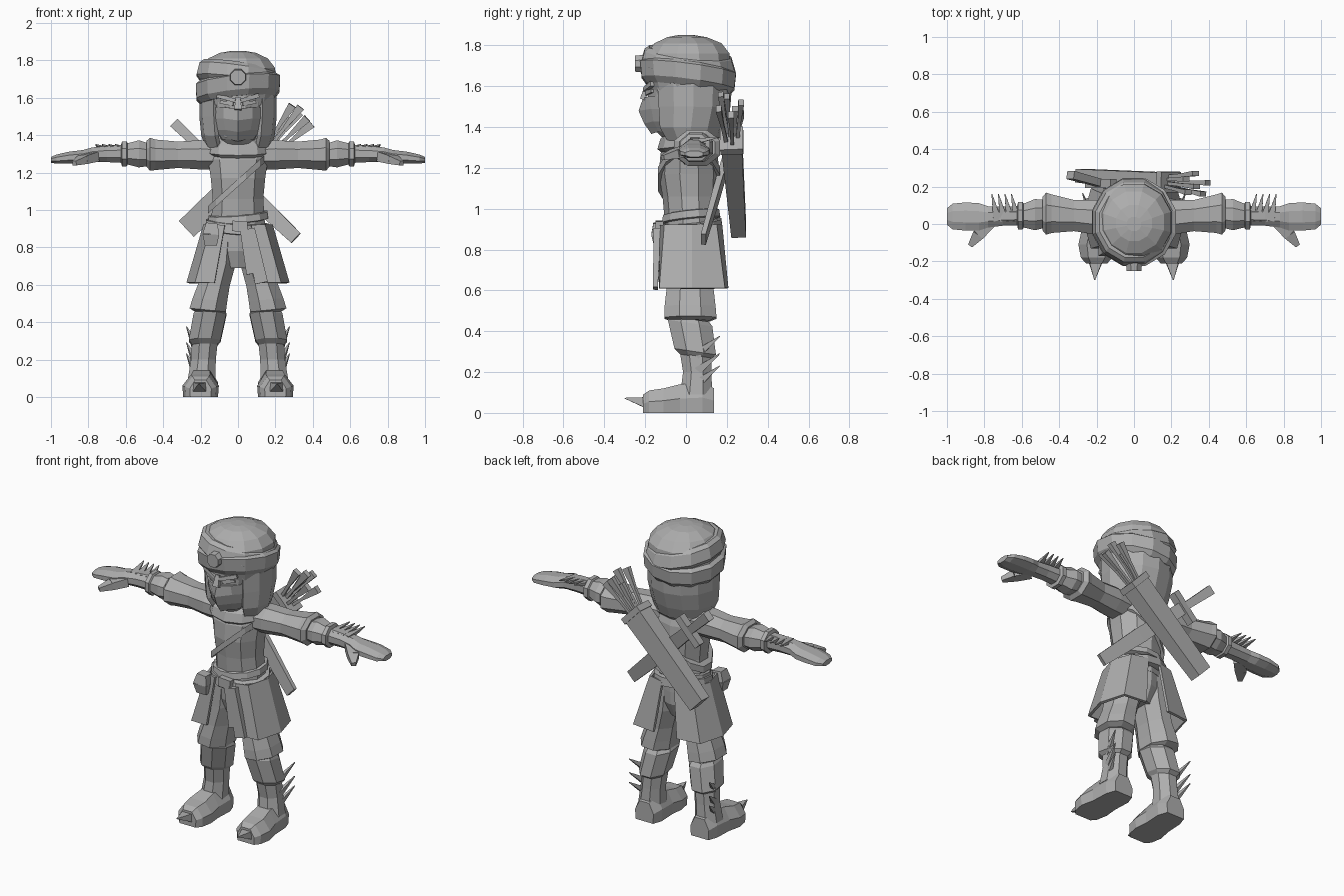
import bpy, bmesh, math
from mathutils import Vector

grey = bpy.data.materials.new("plain_grey")
grey.diffuse_color = (0.42, 0.42, 0.42, 1)


def finish(name, bm, mirror=False, thick=0):
    """Turn a bmesh into an object, optionally doubled across x = 0."""
    if mirror:
        dup = bmesh.ops.duplicate(bm, geom=bm.verts[:] + bm.edges[:] + bm.faces[:])
        for g in dup["geom"]:
            if isinstance(g, bmesh.types.BMVert):
                g.co.x *= -1
    bmesh.ops.recalc_face_normals(bm, faces=bm.faces[:])
    me = bpy.data.meshes.new(name)
    bm.to_mesh(me)
    bm.free()
    me.materials.append(grey)
    ob = bpy.data.objects.new(name, me)
    bpy.context.collection.objects.link(ob)
    if thick:
        mod = ob.modifiers.new("thickness", "SOLIDIFY")
        mod.thickness = thick
        mod.offset = 0
    return ob


def skin(bm, rings, closed=True):
    """Bridge rows of points; closed rows get end caps."""
    rows = [[bm.verts.new(p) for p in r] for r in rings]
    n = len(rows[0])
    for a, b in zip(rows, rows[1:]):
        for i in range(n if closed else n - 1):
            j = (i + 1) % n
            bm.faces.new((a[i], a[j], b[j], b[i]))
    if closed:
        bm.faces.new(rows[0])
        bm.faces.new(rows[-1])


def column(name, rings, n=10, tx=0, ty=0, mirror=False):
    """Upright loft; ring = (z, cx, cy, rx, ry); tx, ty tilt the rings."""
    out = []
    for z, cx, cy, rx, ry in rings:
        row = []
        for i in range(n):
            a = 2 * math.pi * (i + 0.5) / n
            x, y = rx * math.cos(a), ry * math.sin(a)
            row.append((cx + x, cy + y, z + tx * x + ty * y))
        out.append(row)
    bm = bmesh.new()
    skin(bm, out)
    return finish(name, bm, mirror)


def sideways(name, rings, n=8):
    """Mirrored loft along x; ring = (x, cy, cz, ry, rz)."""
    out = []
    for x, cy, cz, ry, rz in rings:
        angs = [2 * math.pi * (i + 0.5) / n for i in range(n)]
        out.append([(x, cy + ry * math.cos(a) * 1.06, cz + rz * math.sin(a) * 1.06) for a in angs])
    bm = bmesh.new()
    skin(bm, out)
    return finish(name, bm, True)


def bar(bm, p, q, w0, t0, w1, t1, n=4, side=(0, 1, 0)):
    """Tapered bar from p to q, widths w across and thickness t along side."""
    p, q = Vector(p), Vector(q)
    d = (q - p).normalized()
    t = Vector(side)
    t = (t - d * t.dot(d)).normalized()
    w = d.cross(t)
    k = math.sqrt(2) if n == 4 else 1
    angs = [2 * math.pi * (i + 0.5) / n for i in range(n)]
    skin(bm, [[c + w * (a * k * math.cos(g)) + t * (b * k * math.sin(g)) for g in angs]
              for c, a, b in ((p, w0, t0), (q, w1, t1))])


def bars(name, specs, mirror=False, **kw):
    bm = bmesh.new()
    for s in specs:
        bar(bm, *s, **kw)
    return finish(name, bm, mirror)


# Head with veil and hood
column("head", [(1.35, 0, -.02, .08, .1), (1.39, 0, -.03, .1, .135), (1.47, 0, -.03, .135, .16),
                (1.62, 0, -.03, .16, .165)], 12)
bm = bmesh.new()
veil = [(1.55, .135, -.18, -.205), (1.49, .135, -.165, -.226), (1.43, .115, -.155, -.2), (1.38, .08, -.13, -.165)]
skin(bm, [[(-w, -.1, z), (-w * .55, y, z), (0, r, z - .01), (w * .55, y, z), (w, -.1, z)]
          for z, w, y, r in veil], closed=False)
finish("face_veil", bm, thick=.012)
bm = bmesh.new()
angs = [math.radians(-52 + 284 * i / 10) for i in range(11)]
skin(bm, [[(rx * math.cos(a), cy + ry * math.sin(a), z) for a in angs] for z, cy, rx, ry in
          ((1.63, .02, .195, .195), (1.5, .02, .195, .185), (1.4, .01, .185, .165), (1.33, .02, .16, .125))],
     closed=False)
finish("hood", bm, thick=.025)
bars("eyes", [((.025, -.192, 1.567), (.095, -.165, 1.577), .012, .006, .008, .006)], True)
bars("brows", [((.012, -.198, 1.583), (.11, -.165, 1.612), .01, .012, .012, .01)], True)
bars("nose_bridge", [((0, -.19, 1.6), (0, -.212, 1.535), .012, .012, .02, .014)])

# Turban
column("turban_dome", [(1.56, 0, .01, .19, .19), (1.65, 0, .01, .215, .22), (1.76, 0, .01, .205, .21),
                       (1.81, 0, .01, .165, .17), (1.84, 0, .005, .1, .1), (1.85, 0, 0, .04, .04)], 12)
column("turban_lower_wrap", [(1.585, 0, .01, .205, .21), (1.615, 0, .01, .23, .235), (1.69, 0, .01, .233, .243),
                             (1.71, 0, .01, .205, .21)], 12, .1, -.13)
column("turban_upper_wrap", [(1.665, 0, .01, .21, .22), (1.69, 0, .01, .229, .24), (1.755, 0, .01, .213, .22),
                             (1.775, 0, .01, .19, .195)], 12, -.14, -.1)
bars("turban_jewel", [((0, -.2, 1.71), (0, -.25, 1.71), .048, .048, .042, .042)], n=8, side=(0, 0, 1))

# Torso, collar and strap
column("torso", [(.86, 0, .025, .155, .13), (.95, 0, .025, .15, .13), (1.06, 0, .02, .142, .135),
                 (1.17, 0, .015, .153, .148), (1.27, 0, .015, .168, .14), (1.34, 0, .02, .16, .11),
                 (1.41, 0, .02, .09, .09)])
column("collar", [(1.29, 0, .01, .15, .13), (1.31, 0, .01, .18, .15), (1.36, 0, .015, .17, .14),
                  (1.39, 0, .02, .12, .11)], 10, 0, .12)
column("chest_strap", [(1.125, 0, .015, .155, .145), (1.125, 0, .015, .165, .158),
                       (1.165, 0, .015, .165, .158), (1.165, 0, .015, .155, .145)], 12, .9)

# Belt, pouch and hanging cloth
column("upper_belt", [(.94, 0, .025, .15, .13), (.945, 0, .025, .168, .148), (.98, 0, .025, .162, .142),
                      (.985, 0, .025, .14, .12)], 12, .08, .1)
column("lower_belt", [(.88, 0, .025, .16, .14), (.885, 0, .025, .183, .16), (.935, 0, .025, .175, .153),
                      (.94, 0, .025, .15, .13)], 12, -.08, .1)
bars("pouch", [((-.14, -.13, .93), (-.145, -.13, .87), .03, .03, .045, .04),
               ((-.145, -.13, .87), (-.145, -.13, .81), .045, .04, .032, .025)])
bars("buckle", [((-.03, -.13, .915), (.05, -.13, .91), .028, .02, .028, .02)])
bars("hanging_cloth", [((.03, -.135, .9), (.08, -.145, .66), .02, .018, .035, .012),
                       ((.065, -.14, .9), (.125, -.15, .61), .025, .018, .035, .012)])

# Open skirt flaps
bm = bmesh.new()
top = [(.07, -.12), (.14, -.1), (.178, .03), (.14, .145), (.04, .17)]
low = [(.125, -.125), (.225, -.125), (.268, .03), (.225, .185), (.08, .2)]
skin(bm, [[(x, y, .92) for x, y in top], [(x, y, .61) for x, y in low]], closed=False)
finish("skirt_flaps", bm, True, .016)

# Trousers
column("pelvis", [(.9, 0, .025, .15, .13), (.78, 0, .025, .14, .125), (.69, 0, .02, .07, .09)])
column("trouser_legs", [(.9, .08, .025, .08, .12), (.72, .1, .025, .095, .125), (.6, .128, .02, .09, .125),
                        (.52, .15, .02, .1, .135), (.465, .162, .022, .105, .138), (.45, .158, .022, .08, .1)],
       8, .1, mirror=True)

# Boots with shin guards, toe spikes and calf blades
column("shin_guards", [(.46, .15, .02, .085, .1), (.44, .15, .02, .095, .118), (.3, .178, .045, .092, .11),
                       (.275, .178, .045, .07, .08)], 8, 0, -.15, True)
column("boot_shafts", [(.32, .175, .045, .075, .085), (.2, .185, .055, .072, .075), (.09, .195, .05, .08, .085)],
       8, mirror=True)
bm = bmesh.new()
section = [(-1, 0), (1, 0), (1.05, .5), (.55, 1), (-.55, 1), (-1.05, .5)]
skin(bm, [[(cx + u * w, y, v * h) for u, v in section] for y, cx, w, h in
          ((.138, .19, .06, .12), (.08, .19, .08, .15), (-.03, .195, .08, .14),
           (-.11, .2, .093, .12), (-.18, .2, .08, .11), (-.21, .2, .055, .09))])
finish("feet", bm, True)
bars("toe_spikes", [((.205, -.19, .05), (.21, -.3, .072), .04, .028, .002, .002)], True, side=(0, 0, 1))
bars("calf_blades", [((.235, .05, z), (.275, .165, z + .09), .022, .014, .002, .002)
                     for z in (.14, .2, .285)], True, side=(1, 0, 0))

# Sleeves, wrist bands, hands and forearm blades
sideways("sleeves", [(.1, .03, 1.29, .09, .075), (.2, .035, 1.295, .095, .08), (.32, .045, 1.295, .085, .072),
                     (.44, .055, 1.295, .105, .083), (.47, .055, 1.298, .115, .09), (.49, .055, 1.3, .09, .07)])
sideways("forearm_cuffs", [(.47, .055, 1.295, .075, .06), (.53, .05, 1.3, .085, .074), (.59, .045, 1.3, .065, .058),
                           (.595, .045, 1.3, .075, .068), (.62, .045, 1.3, .075, .068), (.625, .045, 1.3, .05, .05)])
sideways("hands", [(.6, .045, 1.3, .052, .05), (.7, .042, 1.3, .052, .045), (.78, .038, 1.295, .058, .04),
                   (.83, .038, 1.285, .075, .036), (.9, .04, 1.28, .077, .033), (.97, .04, 1.272, .07, .025),
                   (1.0, .04, 1.268, .045, .016)])
bars("thumbs", [((.77, .01, 1.285), (.83, -.055, 1.268), .035, .026, .032, .022),
                ((.83, -.055, 1.268), (.875, -.115, 1.25), .032, .022, .013, .012)], True, side=(0, 0, 1))
bars("forearm_blades", [((x, .02, 1.325), (x + .03, .16, 1.35), .022, .016, .002, .002)
                        for x in (.625, .66, .695, .73)], True, side=(0, 0, 1))

# Quiver and arrows across the back
a, b = Vector((-.275, .258, .9)), Vector((.17, .225, 1.32))
bars("quiver", [(a, b, .058, .036, .068, .05), (b, b + (b - a) * .06, .076, .056, .076, .056)])
tips = [(.29, .17, 1.56), (.335, .2, 1.55), (.33, .27, 1.52), (.37, .16, 1.49), (.395, .22, 1.46), (.28, .24, 1.49)]
specs = []
for i, t in enumerate(tips):
    t = Vector(t)
    s = Vector((.15, .225, 1.3)) + (t - Vector((.33, .21, 1.51))) * .4
    specs += [(s, t, .009, .009, .009, .009), (s.lerp(t, .55), t, .01, .008, .022, .014)]
bars("arrows", specs)

# Sword in its sheath, slung the other way
hilt, end = Vector((-.34, .262, 1.465)), Vector((.31, .085, .85))
at = lambda f: hilt.lerp(end, f)
across = (end - hilt).cross(Vector((0, 1, 0))).normalized()
bars("sword_handle", [(at(0), at(.26), .028, .022, .022, .02)])
bars("sword_guard", [(at(.25) - across * .1, at(.25) + across * .1, .022, .024, .022, .024)])
bars("sheath", [(at(.26), at(.65), .036, .016, .045, .015), (at(.65), at(1), .045, .015, .036, .012)])
